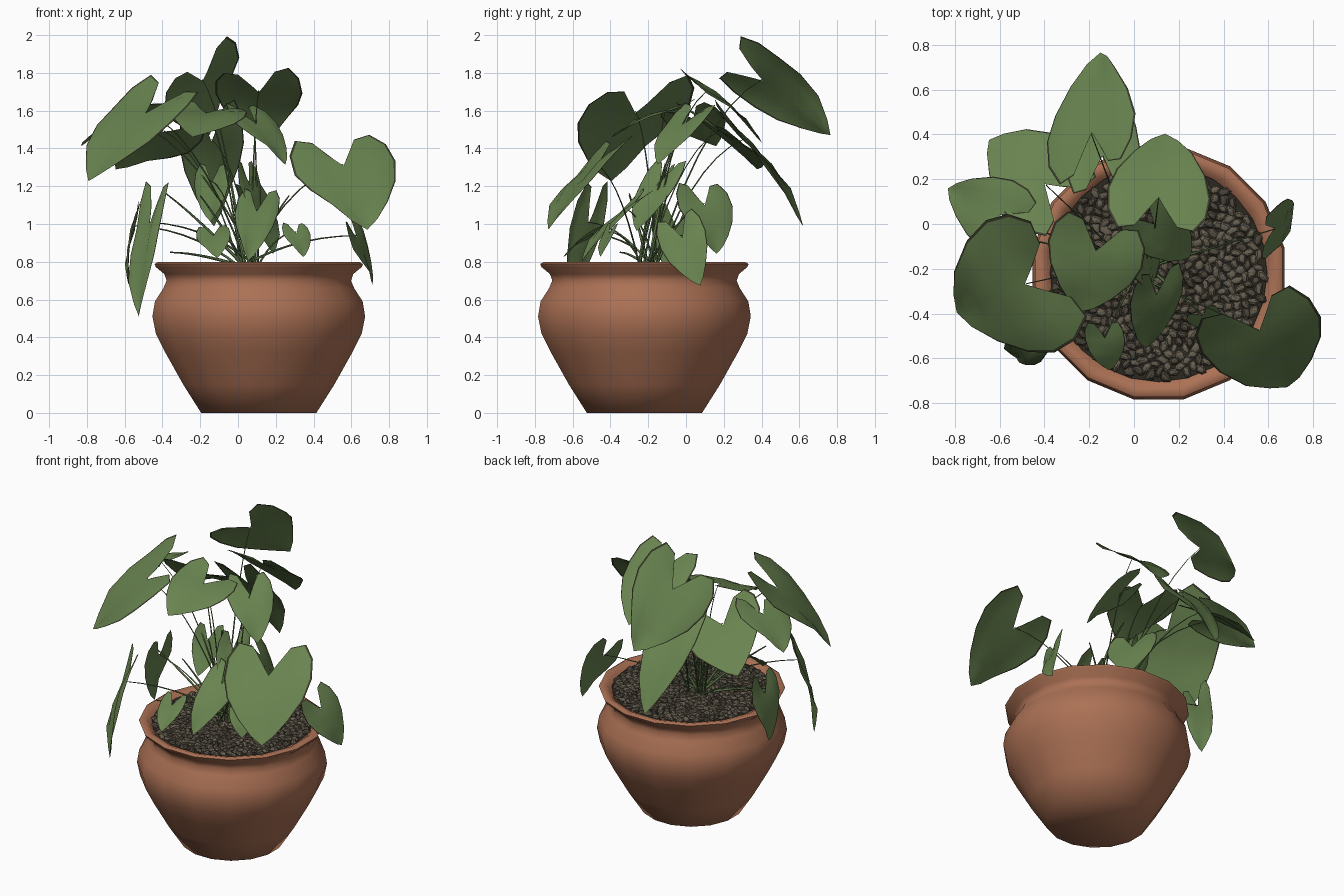
import bpy, bmesh, math, random
from mathutils import Vector, Euler, Matrix

if "Cube" in bpy.data.objects:
    bpy.data.objects.remove(bpy.data.objects["Cube"])

random.seed(4)
CENTRE = Vector((0.11, -0.22, 0))


def material(name, rgb):
    m = bpy.data.materials.new(name)
    m.diffuse_color = (*rgb, 1)
    m.use_nodes = True
    m.node_tree.nodes["Principled BSDF"].inputs["Base Color"].default_value = m.diffuse_color
    return m


TERRACOTTA = material("terracotta", (0.41, 0.165, 0.09))
LEAF = material("leaf green", (0.14, 0.228, 0.08))
LEAF_EDGE = material("dark leaf edge", (0.045, 0.05, 0.025))
STEM = material("stem green", (0.10, 0.165, 0.06))
PEBBLE = material("pebble brown", (0.13, 0.11, 0.078))
PEBBLE_DARK = material("dark pebble", (0.075, 0.062, 0.045))
SOIL = material("soil", (0.025, 0.021, 0.015))


def finish(name, bm, mats, smooth=None):
    me = bpy.data.meshes.new(name)
    bm.to_mesh(me)
    bm.free()
    for m in mats:
        me.materials.append(m)
    ob = bpy.data.objects.new(name, me)
    bpy.context.collection.objects.link(ob)
    if smooth:
        bpy.ops.object.select_all(action='DESELECT')
        ob.select_set(True)
        bpy.context.view_layer.objects.active = ob
        bpy.ops.object.shade_smooth_by_angle(angle=math.radians(smooth))
    return ob


# Pot: sixteen-sided lathe of a bellied profile with a flared, rounded rim
PROFILE = [(0.305, 0), (0.40, 0.15), (0.495, 0.32), (0.545, 0.42), (0.563, 0.51),
           (0.550, 0.59), (0.505, 0.66), (0.488, 0.70), (0.50, 0.735), (0.545, 0.772),
           (0.552, 0.788), (0.535, 0.798), (0.50, 0.788), (0.47, 0.75)]
SIDES = 16
bm = bmesh.new()
rings = []
for r, z in PROFILE:
    r /= math.cos(math.pi / SIDES)
    rings.append([bm.verts.new(CENTRE + Vector((r * math.cos(a), r * math.sin(a), z)))
                  for a in [(i + 0.5) * math.tau / SIDES for i in range(SIDES)]])
for lo, hi in zip(rings, rings[1:]):
    for i in range(SIDES):
        j = (i + 1) % SIDES
        bm.faces.new((lo[i], lo[j], hi[j], hi[i]))
bm.faces.new(rings[0][::-1])
finish("pot", bm, [TERRACOTTA], 75)

# Soil disc inside the rim
bm = bmesh.new()
bmesh.ops.create_circle(bm, cap_ends=True, segments=24, radius=0.485,
                        matrix=Matrix.Translation(CENTRE + Vector((0, 0, 0.776))))
finish("soil", bm, [SOIL])

# Pebbles: angular half stones spread over the soil in a sunflower pattern
bm = bmesh.new()
COUNT = 480
for k in range(COUNT):
    r, a = 0.47 * math.sqrt((k + 0.5) / COUNT), k * 2.39996
    pos = CENTRE + Vector((r * math.cos(a), r * math.sin(a), 0.776))
    turn = Euler((random.uniform(-.2, .2), random.uniform(-.2, .2), random.uniform(0, 6.28)))
    size = Vector((random.uniform(.026, .038), random.uniform(.017, .024), random.uniform(.010, .018)))
    place = Matrix.LocRotScale(pos, turn, size)
    base, top = [], []
    for i in range(6):
        b = i * math.tau / 6 + random.uniform(-.25, .25)
        c, s = math.cos(b), math.sin(b)
        base.append(bm.verts.new(place @ Vector((c, s, 0))))
        top.append(bm.verts.new(place @ Vector((.6 * c, .6 * s, random.uniform(.7, 1)))))
    faces = [bm.faces.new((base[i - 1], base[i], top[i], top[i - 1])) for i in range(6)]
    peak = bm.verts.new(place @ Vector((0, 0, 1.1)))
    faces += [bm.faces.new((top[i - 1], top[i], peak)) for i in range(6)]
    dark = int(random.random() < 0.35)
    for f in faces:
        f.material_index = dark
finish("pebbles", bm, [PEBBLE, PEBBLE_DARK])

# Half outline of a heart-shaped leaf: across (half widths), along (notch 0, tip 1)
OUTLINE = [(0, 0), (0.2, -0.2), (0.42, -0.42), (0.75, -0.47), (0.96, -0.25),
           (1.0, 0.05), (0.86, 0.35), (0.56, 0.65), (0.25, 0.88), (0, 1)]


def leaf(name, notch, tip, half_width):
    n, t, w = Vector(notch), Vector(tip), Vector(half_width)
    axis = t - n
    up = axis.cross(w).normalized()
    if up.dot(n + axis * 0.2 - CENTRE - Vector((0, 0, 0.85))) < 0:
        up, w = -up, -w
    bm = bmesh.new()

    def point(u, v):
        # blade cupped beside the midrib, drooping a little at lobes and tip
        lift = 0.14 * abs(u) * (1 - 0.9 * abs(u)) - 0.08 * (v - 0.3) ** 2 + 0.03 * math.sin(5 * v + 2 * u)
        return bm.verts.new(n + w * u + axis * v + up * lift * axis.length)

    for side in (1, -1):
        rows = []
        for u, v in OUTLINE:
            rib = max(v, 0)
            rows.append([point(side * u * s, rib + (v - rib) * s) for s in (0, 0.5, 0.96, 1)])
        for p, q in zip(rows, rows[1:]):
            for i in range(3):
                quad = (p[i], p[i + 1], q[i + 1], q[i])
                f = bm.faces.new(quad if side > 0 else quad[::-1])
                f.material_index = int(i == 2)
    bmesh.ops.remove_doubles(bm, verts=bm.verts, dist=0.0005)
    bmesh.ops.recalc_face_normals(bm, faces=bm.faces)
    if sum((f.normal * f.calc_area() for f in bm.faces), Vector()).dot(up) < 0:
        bmesh.ops.reverse_faces(bm, faces=bm.faces)
    finish(name, bm, [LEAF, LEAF_EDGE], 60)


def stem(name, points, radius):
    cu = bpy.data.curves.new(name, 'CURVE')
    cu.dimensions = '3D'
    cu.bevel_depth, cu.bevel_resolution = radius, 0
    sp = cu.splines.new('POLY')
    a, b, c = map(Vector, points)
    sp.points.add(7)
    for i, p in enumerate(sp.points):
        s = i / 7
        p.co = (*(a * (1 - s) ** 2 + b * 2 * s * (1 - s) + c * s * s), 1)
        p.radius = 1.4 - 0.9 * s
    cu.materials.append(STEM)
    bpy.context.collection.objects.link(bpy.data.objects.new(name, cu))


# Notch, tip and half-width vector of every leaf
TALL = [
    ((-.19, .41, 1.76), (-.17, .78, 1.49), (.19, .07, .14)),
    ((.11, .12, 1.70), (.14, .42, 1.45), (.23, -.02, .01)),
    ((-.14, .31, 1.44), (-.13, .65, 1.01), (.17, 0, .02)),
    ((-.40, .18, 1.49), (-.65, .39, 1.31), (.15, .17, -.10)),
    ((-.60, .04, 1.56), (-.84, .16, 1.43), (.07, .15, .03)),
    ((-.49, -.27, 1.59), (-.81, -.41, 1.25), (-.16, .29, .05)),
    ((.56, -.48, 1.31), (.69, -.75, 0.99), (.265, .09, .03)),
    ((.09, .00, 1.54), (.26, -.16, 1.33), (.10, .10, 0)),
    ((-.17, -.12, 1.59), (-.24, -.40, 1.48), (.21, -.06, -.03)),
]
LOW = [
    ((.10, -.32, 1.07), (.06, -.57, .82), (.115, .03, 0)),
    ((.06, -.14, 1.22), (.10, -.27, .97), (.05, .10, 0)),
    ((.10, .10, 1.10), (.20, .17, .85), (-.08, .14, 0)),
    ((.63, -.02, .93), (.73, .07, .68), (.02, .12, .05)),
    ((.31, -.41, .95), (.35, -.46, .83), (.07, .03, 0)),
    ((-.13, -.51, .94), (-.11, -.66, .83), (.09, 0, .01)),
    ((-.14, -.12, 1.22), (-.15, -.20, 1.01), (.09, .03, 0)),
    ((-.47, -.52, 1.0), (-.55, -.62, .52), (.07, -.08, 0)),
    ((-.55, -.05, .98), (-.60, -.05, .68), (0, .13, 0)),
]
for group, leaves, radius in (("tall", TALL, 0.004), ("low", LOW, 0.005)):
    for k, (n, t, w) in enumerate(leaves, 1):
        leaf(f"{group}_leaf_{k}", n, t, w)
        # arching stem from the crown to the leaf notch
        root = Vector((0.06 + 0.05 * math.cos(k * 2.4), -0.2 + 0.05 * math.sin(k * 2.4), 0.77))
        end = Vector(n) - (Vector(t) - Vector(n)).normalized() * 0.01
        bend = root.lerp(end, 0.45)
        bend.z = root.z + (end.z - root.z) * 0.8 + 0.03
        stem(f"{group}_stem_{k}", (root, bend, end), radius)

# Young pointed shoots around the crown
for k, end in enumerate([(-.38, -.3, 1.16), (-.36, -.35, .85), (-.2, -.3, 1.15),
                         (.27, -.1, 1.15), (-.05, -.1, 1.3)], 1):
    root = Vector((0.04, -0.2, 0.77))
    stem(f"shoot_{k}", (root, root.lerp(Vector(end), 0.6) + Vector((0, 0, .03)), end), 0.007)
